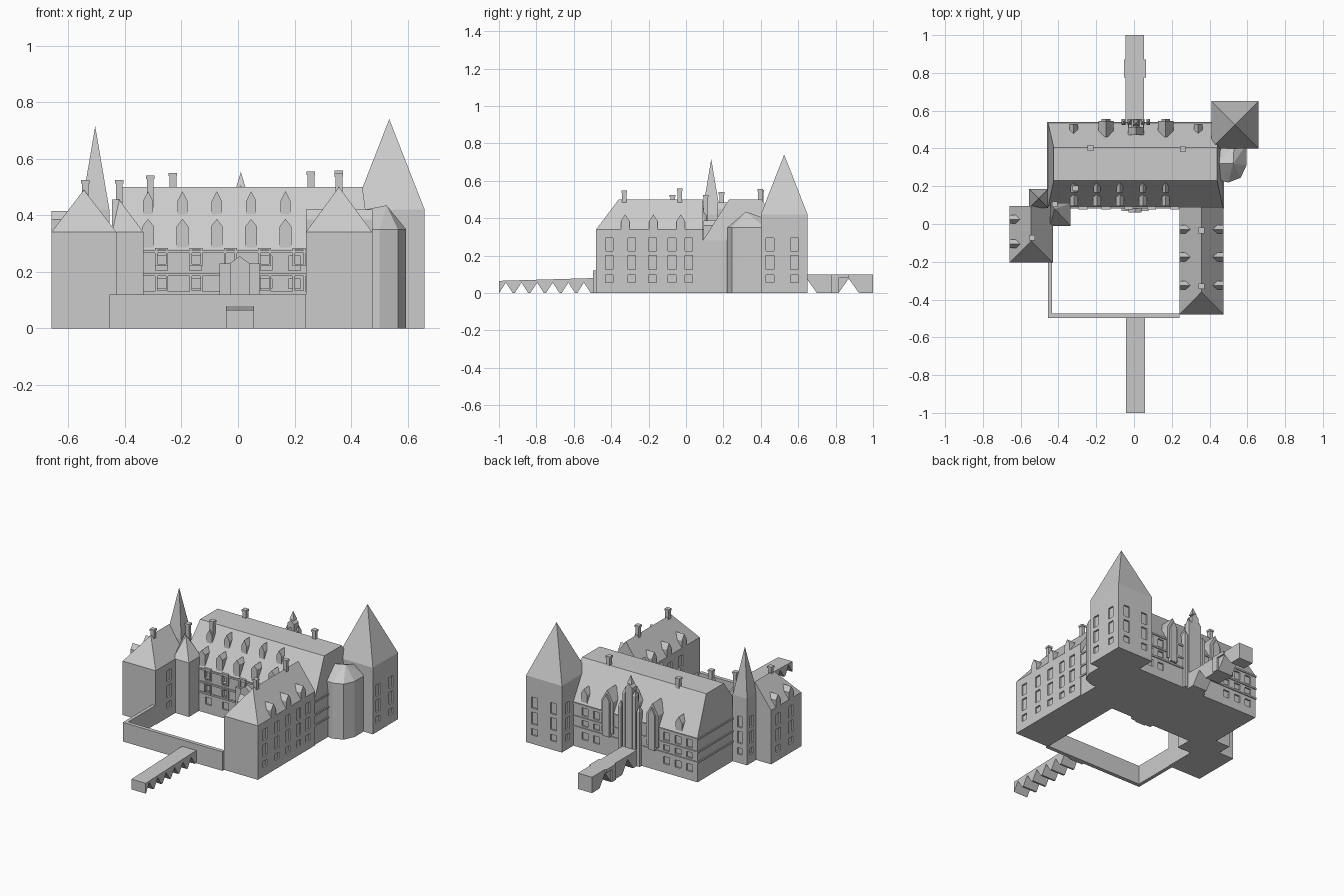
import bpy, bmesh
from mathutils import Vector

if "Cube" in bpy.data.objects:
    bpy.data.objects.remove(bpy.data.objects["Cube"])

stone = bpy.data.materials.new("grey_stone")
stone.use_nodes = True
GREY = (0.6, 0.6, 0.6, 1)
stone.diffuse_color = GREY
stone.node_tree.nodes["Principled BSDF"].inputs["Base Color"].default_value = GREY


def hull(bm, pts):
    """Add one convex solid."""
    verts = [bm.verts.new(p) for p in pts]
    res = bmesh.ops.convex_hull(bm, input=verts)
    junk = [g for g in res["geom_interior"] if isinstance(g, bmesh.types.BMVert)]
    if junk:
        bmesh.ops.delete(bm, geom=junk, context='VERTS')


def box(bm, x0, x1, y0, y1, z0, z1):
    hull(bm, [(x, y, z) for x in (x0, x1) for y in (y0, y1) for z in (z0, z1)])


def finish(name, bm):
    bmesh.ops.dissolve_limit(bm, angle_limit=0.01, verts=bm.verts, edges=bm.edges)
    bmesh.ops.recalc_face_normals(bm, faces=bm.faces)
    me = bpy.data.meshes.new(name)
    bm.to_mesh(me)
    bm.free()
    me.materials.append(stone)
    ob = bpy.data.objects.new(name, me)
    bpy.context.collection.objects.link(ob)
    return ob


def building(name, plan, eave, ridge):
    """Walls over a convex plan, with a roof rising to the ridge points."""
    bm = bmesh.new()
    hull(bm, [(x, y, z) for x, y in plan for z in (0, eave)] + ridge)
    return finish(name, bm)


def rect(x0, x1, y0, y1):
    return [(x0, y0), (x1, y0), (x1, y1), (x0, y1)]


def gable(bm, x, y, inward, width, z0, eave, top, depth):
    """Gabled dormer or bay whose front is centred on x, y."""
    d = Vector(inward + (0,))
    side = Vector((-d.y, d.x, 0)) * width / 2
    base = Vector((x, y, 0))
    pts = []
    for back in (0, depth):
        for s, z in ((-1, z0), (1, z0), (-1, eave), (1, eave), (0, top)):
            pts.append(base + d * back + side * s + Vector((0, 0, z)))
    hull(bm, pts)


ROWS = ((0.055, 0.095), (0.125, 0.2), (0.225, 0.295))
LOW_ROWS = ((0.055, 0.1), (0.14, 0.175), (0.205, 0.255))


def cut_windows(ob, walls, rows=ROWS, width=0.042, depth=0.01):
    """Recess windows in walls given as (axis, plane, centres)."""
    bm = bmesh.new()
    for axis, p, centres in walls:
        for c in centres:
            for z0, z1 in rows:
                a, b = (p - depth, p + depth), (c - width / 2, c + width / 2)
                if axis == "x":
                    box(bm, *a, *b, z0, z1)
                else:
                    box(bm, *b, *a, z0, z1)
    cutter = finish("window_cutter", bm)
    cutter.hide_render = True
    mod = ob.modifiers.new("windows", 'BOOLEAN')
    mod.operation, mod.solver, mod.object = 'DIFFERENCE', 'EXACT', cutter
    bpy.context.view_layer.objects.active = ob
    bpy.ops.object.modifier_apply(modifier=mod.name)
    bpy.data.objects.remove(cutter)


# Main range with a flat-topped hipped roof
main = building("main_range", rect(-0.455, 0.47, 0.09, 0.535), 0.28,
                [(x, y, 0.5) for x in (-0.425, 0.44) for y in (0.23, 0.405)])
cut_windows(main, [("y", 0.535, (-0.4, -0.32, -0.24, 0.25, 0.33)),
                   ("y", 0.09, (-0.27, -0.15, 0.1, 0.2))], LOW_ROWS)

# Wings, with a hip at the front and a gable at the back
wing = building("east_wing", rect(0.24, 0.475, -0.48, 0.09), 0.34,
                [(0.357, -0.36, 0.5), (0.357, 0.09, 0.5)])
cut_windows(wing, [("x", 0.475, (-0.41, -0.29, -0.18, -0.075, 0.015)),
                   ("x", 0.24, (-0.29, -0.18, -0.075, 0.015))])
west = building("west_wing", rect(-0.66, -0.43, -0.205, 0.095), 0.34,
                [(-0.545, -0.09, 0.49), (-0.545, 0.095, 0.49)])
cut_windows(west, [("x", -0.66, (-0.1, 0.025)), ("x", -0.43, (-0.07,))])

# Towers
tower = building("corner_tower", rect(0.41, 0.66, 0.4, 0.65), 0.42, [(0.535, 0.525, 0.74)])
cut_windows(tower, [("x", 0.66, (0.45, 0.58)), ("y", 0.65, (0.47, 0.6)),
                    ("x", 0.41, (0.595,))])
spire = building("spire_tower", rect(-0.555, -0.455, 0.085, 0.185), 0.42,
                 [(-0.505, 0.135, 0.715)])
cut_windows(spire, [("x", -0.555, (0.14,)), ("y", 0.185, (-0.505,))], width=0.03)
building("stair_pavilion", rect(-0.445, -0.335, -0.01, 0.11), 0.34,
         [(-0.42, 0.08, 0.455), (-0.445, 0.11, 0.455)])
building("chapel", [(0.45, 0.23), (0.5, 0.22), (0.565, 0.245), (0.595, 0.31),
                    (0.595, 0.42), (0.45, 0.42)], 0.35,
         [(0.525, 0.32, 0.435), (0.45, 0.32, 0.42), (0.53, 0.42, 0.4)])

# Cornice bands round the main range
bm = bmesh.new()
for z in (0.12, 0.185, 0.266):
    box(bm, -0.461, 0.476, 0.083, 0.541, z, z + 0.01)
finish("cornices", bm)

# Projecting window surrounds on the courtyard front
bm = bmesh.new()
for i in range(5):
    x = -0.27 + 0.1215 * i
    for z0, z1 in ((0.125, 0.193), (0.22, 0.285)):
        for s in (-1, 1):
            box(bm, x + s * 0.019 - 0.004, x + s * 0.019 + 0.004, 0.078, 0.1, z0, z1)
        for z in (z0, z1 - 0.008):
            box(bm, x - 0.023, x + 0.023, 0.078, 0.1, z, z + 0.008)
finish("window_surrounds", bm)

# Dormers
bm = bmesh.new()
for i in range(5):
    x = -0.318 + 0.1215 * i
    gable(bm, x, 0.094, (0, 1), 0.042, 0.27, 0.36, 0.387, 0.07)
    gable(bm, x, 0.168, (0, 1), 0.036, 0.38, 0.45, 0.485, 0.055)
for x in (-0.32, 0.34):
    gable(bm, x, 0.53, (0, -1), 0.045, 0.27, 0.34, 0.375, 0.06)
finish("main_dormers", bm)

bm = bmesh.new()
for y in (-0.325, -0.175, -0.028):
    for x, d in ((0.24, 1), (0.475, -1)):
        gable(bm, x, y, (d, 0), 0.046, 0.335, 0.385, 0.42, 0.062)
for y in (-0.105, 0.025):
    gable(bm, -0.66, y, (1, 0), 0.046, 0.335, 0.385, 0.415, 0.062)
finish("wing_dormers", bm)

# Chimneys with caps
bm = bmesh.new()
for x, y, top in ((-0.54, -0.072, 0.525), (-0.42, 0.105, 0.525), (-0.31, 0.19, 0.54),
                  (-0.23, 0.402, 0.55), (0.258, 0.396, 0.555), (0.357, -0.034, 0.558),
                  (0.357, -0.33, 0.548)):
    box(bm, x - 0.012, x + 0.012, y - 0.012, y + 0.012, top - 0.15, top - 0.008)
    box(bm, x - 0.015, x + 0.015, y - 0.015, y + 0.015, top - 0.012, top)
finish("chimneys", bm)

# Courtyard porch with pediment
bm = bmesh.new()
box(bm, -0.065, 0.078, 0.068, 0.1, 0, 0.23)
gable(bm, 0.006, 0.06, (0, 1), 0.07, 0, 0.23, 0.255, 0.05)
finish("porch", bm)

# Rear frontispiece: tall centre, stepped pinnacles and two side bays
bm = bmesh.new()
gable(bm, 0.01, 0.552, (0, -1), 0.085, 0, 0.38, 0.46, 0.08)
gable(bm, 0.01, 0.556, (0, -1), 0.045, 0, 0.48, 0.505, 0.045)
box(bm, -0.03, 0.05, 0.51, 0.55, 0.36, 0.44)
hull(bm, [(0.01 + a, 0.535 + b, 0.5) for a in (-0.016, 0.016) for b in (-0.016, 0.016)]
     + [(0.01, 0.535, 0.553)])
for s in (-1, 1):
    for off, top in ((0.035, 0.47), (0.065, 0.38)):
        x = 0.01 + s * off
        hull(bm, [(x + a, 0.54 + b, z) for a in (-0.01, 0.01) for b in (-0.015, 0.015)
                  for z in (0, top - 0.035)] + [(x, 0.54, top)])
    bx = 0.01 + s * 0.158
    gable(bm, bx, 0.545, (0, -1), 0.08, 0.15, 0.35, 0.42, 0.085)
    gable(bm, bx, 0.557, (0, -1), 0.046, 0.13, 0.35, 0.395, 0.05)
finish("rear_frontispiece", bm)

# Courtyard walls
bm = bmesh.new()
box(bm, -0.455, 0.24, -0.497, -0.473, 0, 0.12)
box(bm, -0.455, -0.433, -0.48, -0.2, 0, 0.12)
box(bm, -0.455, -0.433, -0.497, -0.473, 0, 0.12)
finish("courtyard_walls", bm)


def bridge(name, x0, x1, start, end, arches, half, rise):
    """Deck profile with pointed arches, extruded across x; start and end are (y, z)."""
    prof = [start, (start[0], 0)]
    for c in arches:
        prof += [(c - half, 0), (c, rise), (c + half, 0)]
    prof += [(end[0], 0), end]
    bm = bmesh.new()
    face = bm.faces.new([bm.verts.new((x0, y, z)) for y, z in prof])
    new = bmesh.ops.extrude_face_region(bm, geom=[face])["geom"]
    bmesh.ops.translate(bm, vec=(x1 - x0, 0, 0),
                        verts=[v for v in new if isinstance(v, bmesh.types.BMVert)])
    return finish(name, bm)


bridge("front_bridge", -0.042, 0.057, (-1, 0.065), (-0.49, 0.08),
       [-0.963 + 0.0835 * i for i in range(6)], 0.036, 0.056)
bridge("rear_bridge", -0.045, 0.054, (0.53, 0.1), (1, 0.1), (0.645, 0.87), 0.055, 0.077)

# Wider pier on the rear bridge
bm = bmesh.new()
box(bm, -0.054, 0.064, 0.775, 0.815, 0, 0.1)
box(bm, -0.054, 0.064, 0.81, 0.87, 0.08, 0.1)
finish("rear_bridge_pier", bm)
